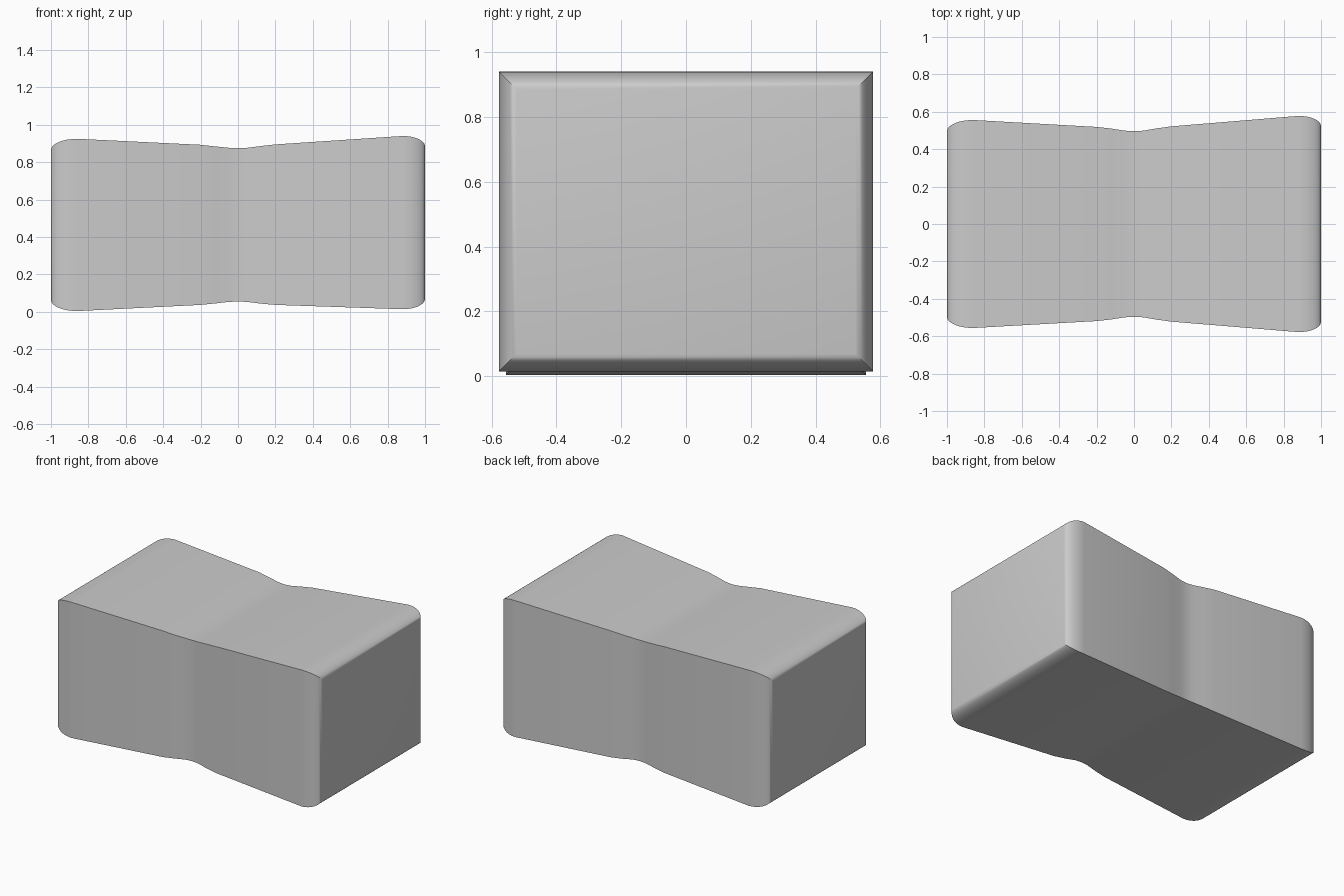
import bpy
import bmesh
import math

cube = bpy.data.objects.get("Cube")
if cube:
    bpy.data.objects.remove(cube, do_unlink=True)

grey = bpy.data.materials.new("light grey")
grey.use_nodes = True
colour = (0.6, 0.6, 0.6, 1)
grey.diffuse_color = colour
grey.node_tree.nodes["Principled BSDF"].inputs["Base Color"].default_value = colour

# Stations along the length: x, half depth, bottom, top
left_end = (-0.86, 0.556, 0.004, 0.925)
right_end = (0.88, 0.578, 0.014, 0.940)
waist = [
    (-0.20, 0.519, 0.037, 0.893), (-0.12, 0.510, 0.045, 0.884),
    (-0.05, 0.499, 0.053, 0.877), (0.0, 0.496, 0.055, 0.875),
    (0.05, 0.499, 0.053, 0.877), (0.12, 0.511, 0.044, 0.886),
    (0.20, 0.522, 0.037, 0.895),
]


def rounded_end(station, tip, drop, steps=8):
    """Stations from the widest point round to the flat end."""
    x, depth, low, high = station
    result = []
    for i in range(steps + 1):
        a = math.pi / 2 * i / steps
        d = drop * (1 - math.cos(a))
        result.append((x + (tip - x) * math.sin(a), depth - d, low + d, high - d))
    return result


stations = rounded_end(left_end, -1, 0.06)[::-1] + waist + rounded_end(right_end, 1, 0.055)

# Waisted block lofted through rectangular sections
bm = bmesh.new()
rings = []
for x, depth, low, high in stations:
    corners = ((-depth, low), (depth, low), (depth, high), (-depth, high))
    rings.append([bm.verts.new((x, y, z)) for y, z in corners])
for a, b in zip(rings, rings[1:]):
    for i in range(4):
        j = (i + 1) % 4
        bm.faces.new((a[i], a[j], b[j], b[i]))
bm.faces.new(rings[0])
bm.faces.new(rings[-1])
bmesh.ops.recalc_face_normals(bm, faces=bm.faces)

mesh = bpy.data.meshes.new("waisted_block")
bm.to_mesh(mesh)
bm.free()
mesh.materials.append(grey)
block = bpy.data.objects.new("waisted_block", mesh)
bpy.context.collection.objects.link(block)

# Smooth curves with crisp long edges
bpy.ops.object.select_all(action="DESELECT")
block.select_set(True)
bpy.context.view_layer.objects.active = block
bpy.ops.object.shade_smooth_by_angle(angle=math.radians(35))
